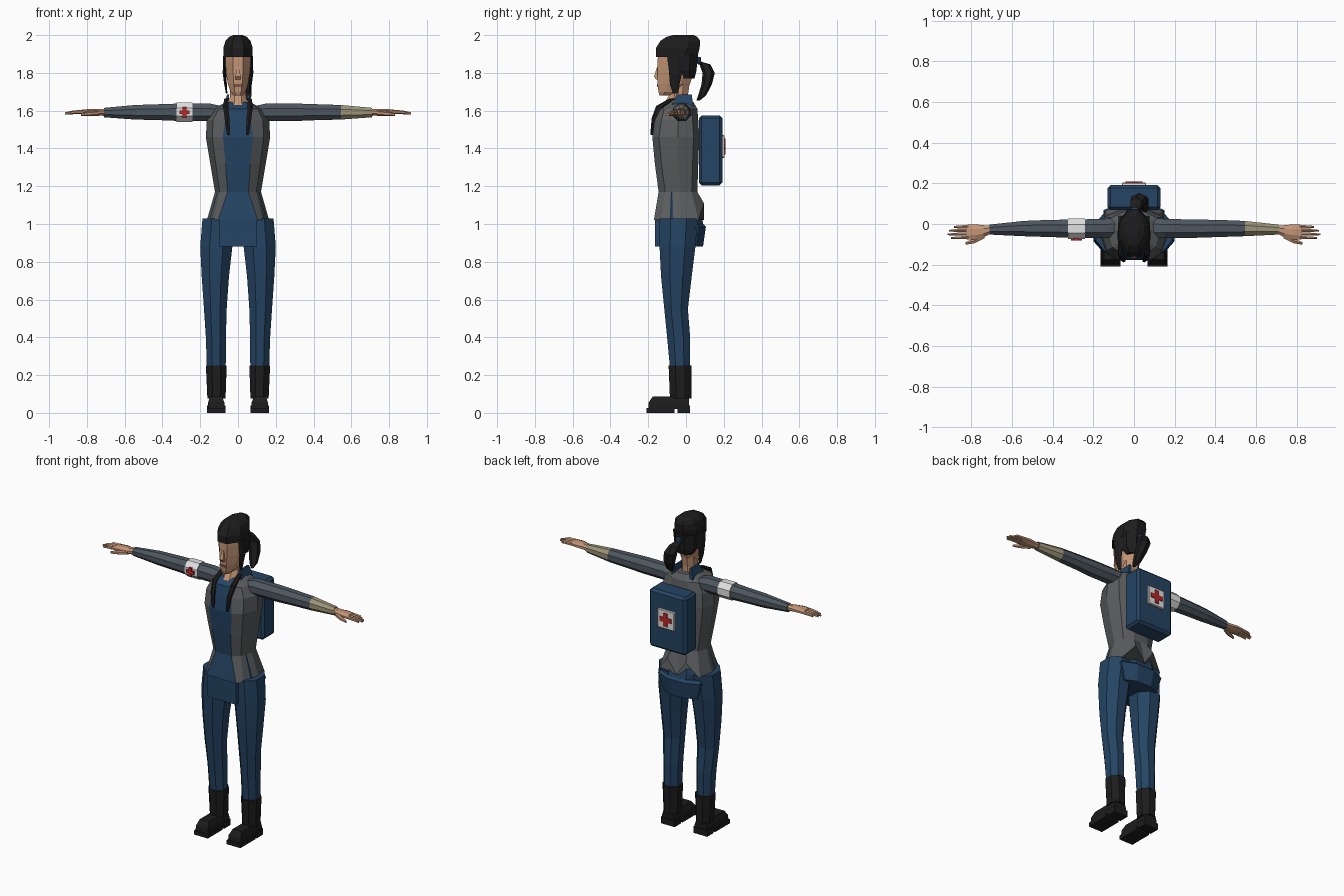
import bpy, bmesh
from math import cos, sin, pi
from mathutils import Vector

if "Cube" in bpy.data.objects:
    bpy.data.objects.remove(bpy.data.objects["Cube"])


def material(name, r, g, b):
    m = bpy.data.materials.new(name)
    m.use_nodes = True
    m.diffuse_color = (r, g, b, 1)
    bsdf = m.node_tree.nodes["Principled BSDF"]
    bsdf.inputs["Base Color"].default_value = (r, g, b, 1)
    bsdf.inputs["Roughness"].default_value = 0.8
    return m


BLUE = material("navy_blue", .018, .058, .125)
GREY = material("jacket_grey", .105, .11, .115)
SLATE = material("sleeve_slate", .075, .095, .115)
BLACK = material("black", .012, .012, .013)
SKIN = material("skin", .55, .30, .18)
LIP = material("dark_skin", .22, .09, .06)
BEIGE = material("bandage_beige", .34, .30, .19)
WHITE = material("white", .75, .75, .75)
RED = material("red", .5, .02, .02)


def finish(name, bm, mats):
    bmesh.ops.recalc_face_normals(bm, faces=bm.faces)
    mesh = bpy.data.meshes.new(name)
    bm.to_mesh(mesh)
    bm.free()
    for m in mats:
        mesh.materials.append(m)
    ob = bpy.data.objects.new(name, mesh)
    bpy.context.collection.objects.link(ob)
    return ob


def loft(name, rings, *mats, side=1, rule=None):
    """Skin a list of equal rings, cap the ends, colour faces by rule."""
    bm = bmesh.new()
    loops = [[bm.verts.new((p[0] * side, p[1], p[2])) for p in r] for r in rings]
    n = len(loops[0])
    for a, b in zip(loops, loops[1:]):
        for i in range(n):
            j = (i + 1) % n
            f = bm.faces.new((a[i], a[j], b[j], b[i]))
            if rule:
                f.material_index = rule(f.calc_center_median(), i)
    bm.faces.new(loops[0])
    bm.faces.new(loops[-1])
    return finish(name, bm, mats)


def ring_z(z, x0, x1, y0, y1, n=8):
    k = 1 / cos(pi / n)
    return [((x0 + x1) / 2 + (x1 - x0) / 2 * k * cos(pi * (2 * i + 1) / n),
             (y0 + y1) / 2 + (y1 - y0) / 2 * k * sin(pi * (2 * i + 1) / n), z)
            for i in range(n)]


def ring_x(x, y0, y1, z0, z1, n=8):
    return [(x, p[0], p[1]) for p in ring_z(0, y0, y1, z0, z1, n)]


def centred(rows):
    return [ring_z(z, -w, w, y0, y1) for z, w, y0, y1 in rows]


def tube(path, n=6):
    """Rings of given half width and depth about points of a path."""
    return [ring_z(z, x - w, x + w, y - d, y + d, n) for x, y, z, w, d in path]


def box(name, lo, hi, mat, bevel=0):
    bm = bmesh.new()
    bmesh.ops.create_cube(bm, size=1)
    lo, hi = Vector(lo), Vector(hi)
    for v in bm.verts:
        v.co = (lo + hi) / 2 + v.co * (hi - lo)
    if bevel:
        bmesh.ops.bevel(bm, geom=bm.edges[:], offset=bevel, segments=1, affect='EDGES')
    return finish(name, bm, [mat])


def cross(name, x, z, y0, y1, r, t):
    box(name + "_upright", (x - t, y0, z - r), (x + t, y1, z + r), RED)
    box(name + "_bar", (x - r, y0 + .0005, z - t), (x + r, y1 - .0005, z + t), RED)


# Head, nose, mouth and neck
loft("head", centred([(1.68, .022, -.14, -.085), (1.70, .04, -.146, -.02),
                      (1.74, .053, -.15, .02), (1.80, .063, -.15, .04),
                      (1.86, .067, -.15, .05), (1.93, .066, -.148, .05)]), SKIN)
loft("nose", tube([(0, -.15, 1.765, .014, .008), (0, -.155, 1.78, .014, .014),
                   (0, -.148, 1.83, .006, .006)], 4), SKIN)
box("mouth", (-.022, -.153, 1.726), (.022, -.145, 1.741), LIP)
loft("neck", centred([(1.59, .055, -.145, 0), (1.64, .048, -.115, .01),
                      (1.68, .042, -.09, .01), (1.75, .045, -.09, .02)]), SKIN)

# Hair cap, back hair, side locks and ponytail
loft("hair_cap", centred([(1.885, .077, -.16, .06), (1.93, .078, -.16, .072),
                          (1.97, .066, -.135, .075), (1.99, .048, -.105, .06),
                          (2.0, .025, -.07, .04)]), BLACK)
loft("back_hair", centred([(1.77, .052, -.03, .045), (1.81, .07, -.075, .055),
                           (1.90, .076, -.08, .065)]), BLACK)
loft("ponytail", tube([(.0, .06, 1.86, .015, .015), (.01, .10, 1.845, .028, .025),
                       (.025, .12, 1.80, .036, .028), (.04, .11, 1.74, .032, .024),
                       (.05, .085, 1.68, .022, .018), (.055, .065, 1.655, .008, .008)]), BLACK)
box("hair_tie", (-.018, .058, 1.845), (.022, .08, 1.885), BLUE, .006)


# Open jacket over a shirt panel; the hem is notched at the back
def coat(z, w, yf, yb, panel, drop=0):
    ym = (yf + yb) / 2 + .01
    half = [(panel, yf, z), (max(.8 * w, panel + .005), yf + .035, z), (w, ym, z),
            (.86 * w, yb - .03, z), (.4 * w, yb, z + drop)]
    return half + [(0, yb, z)] + [(-x, y, h) for x, y, h in reversed(half)]


loft("jacket", [coat(1.02, .165, -.17, .095, .105, .09), coat(1.17, .122, -.145, .06, .055),
                coat(1.32, .147, -.165, .065, .066), coat(1.46, .17, -.178, .07, .08),
                coat(1.55, .165, -.165, .065, .068), coat(1.61, .13, -.15, .06, .056),
                coat(1.645, .065, -.10, .04, .045)], GREY, BLUE,
     rule=lambda c, i: 1 if i == 10 else 0)
loft("hips", centred([(.88, .10, -.14, .08), (.96, .135, -.155, .10),
                      (1.03, .15, -.15, .085), (1.17, .11, -.13, .05)]), BLUE)
box("front_flap", (-.10, -.163, .88), (.10, -.13, 1.03), BLUE)
loft("back_flap", [ring_z(.88, -.12, .12, -.02, .09), ring_z(.985, -.15, .15, -.02, .105),
                   ring_z(1.0, -.14, .14, -.02, .09)], BLUE)

# Backpack with its badge
box("backpack", (-.13, .068, 1.205), (.13, .192, 1.575), BLUE, .015)
box("badge", (-.06, .185, 1.35), (.06, .204, 1.47), WHITE, .004)
cross("badge_cross", 0, 1.41, .2, .21, .042, .014)

for side, word in ((1, "left"), (-1, "right")):
    # Hair lock, collar and lapel strap
    loft(word + "_hair_lock", tube([(.07, -.06, 1.89, .009, .035), (.072, -.055, 1.80, .009, .03),
                                    (.066, -.06, 1.74, .007, .022),
                                    (.06, -.055, 1.69, .004, .012)]), BLACK, side=side)
    loft(word + "_collar", tube([(.065, -.02, 1.62, .012, .06), (.052, -.01, 1.685, .006, .04)], 4),
         BLUE, side=side)
    loft(word + "_lapel", tube([(.06, -.07, 1.665, .012, .014), (.065, -.135, 1.625, .014, .02),
                                (.058, -.168, 1.56, .013, .012),
                                (.05, -.18, 1.47, .008, .008)]), BLACK, side=side)

    # Arm: bandage on the left forearm
    loft(word + "_arm", [ring_x(.09, -.07, .03, 1.555, 1.625), ring_x(.15, -.07, .025, 1.545, 1.638),
                         ring_x(.30, -.068, .022, 1.545, 1.638), ring_x(.42, -.064, .02, 1.55, 1.634),
                         ring_x(.545, -.06, .015, 1.553, 1.63), ring_x(.71, -.052, -.003, 1.565, 1.615)],
         SLATE, BEIGE, side=side, rule=lambda c, i: 1 if c.x > .545 else 0)

    # Hand
    loft(word + "_hand", [ring_x(.70, -.046, -.008, 1.572, 1.61), ring_x(.74, -.065, -.006, 1.575, 1.61),
                          ring_x(.78, -.077, -.002, 1.578, 1.61),
                          ring_x(.825, -.077, -.004, 1.582, 1.605)], SKIN, side=side)
    for k, tip in enumerate((.885, .91, .917, .90)):
        y = -.013 - .018 * k
        loft(f"{word}_finger_{k + 1}", [ring_x(.815, y - .008, y + .008, 1.584, 1.603, 6),
                                        ring_x(.87, y - .008, y + .006, 1.583, 1.6, 6),
                                        ring_x(tip, y - .006, y + .002, 1.58, 1.59, 6)],
             SKIN, side=side)
    loft(word + "_thumb", [ring_x(.735, -.07, -.04, 1.575, 1.6, 6), ring_x(.785, -.095, -.07, 1.573, 1.595, 6),
                           ring_x(.83, -.102, -.09, 1.572, 1.586, 6)], SKIN, side=side)

    # Trouser leg
    loft(word + "_leg", [ring_z(.24, .065, .165, -.085, .02), ring_z(.40, .064, .17, -.10, .022),
                         ring_z(.55, .06, .18, -.115, .01), ring_z(.72, .048, .192, -.132, .03),
                         ring_z(.88, .03, .20, -.14, .05), ring_z(1.03, .02, .188, -.14, .062)],
         BLUE, side=side)

    # Boot: shaft, foot, sole and heel
    loft(word + "_boot_shaft", [ring_z(.075, .066, .162, -.085, .028), ring_z(.25, .06, .17, -.092, .03)],
         BLACK, side=side)
    loft(word + "_boot_foot", [[(x, y, z) for x, y in ((a, f), (b, f), (b, .015), (a, .015))]
                               for z, a, b, f in ((.02, .07, .16, -.2), (.055, .072, .158, -.198),
                                                  (.088, .085, .148, -.175))], BLACK, side=side)
    for part, y0, y1, top in (("sole", -.21, -.06, .025), ("heel", -.045, .02, .04)):
        x0, x1 = sorted((side * .066, side * .164))
        box(f"{word}_boot_{part}", (x0, y0, 0), (x1, y1, top), BLACK)

# Armband with a cross on the right sleeve
loft("armband", [ring_x(-.325, -.073, .026, 1.541, 1.643), ring_x(-.24, -.073, .027, 1.541, 1.643)], WHITE)
cross("armband_cross", -.283, 1.592, -.082, -.07, .027, .01)
